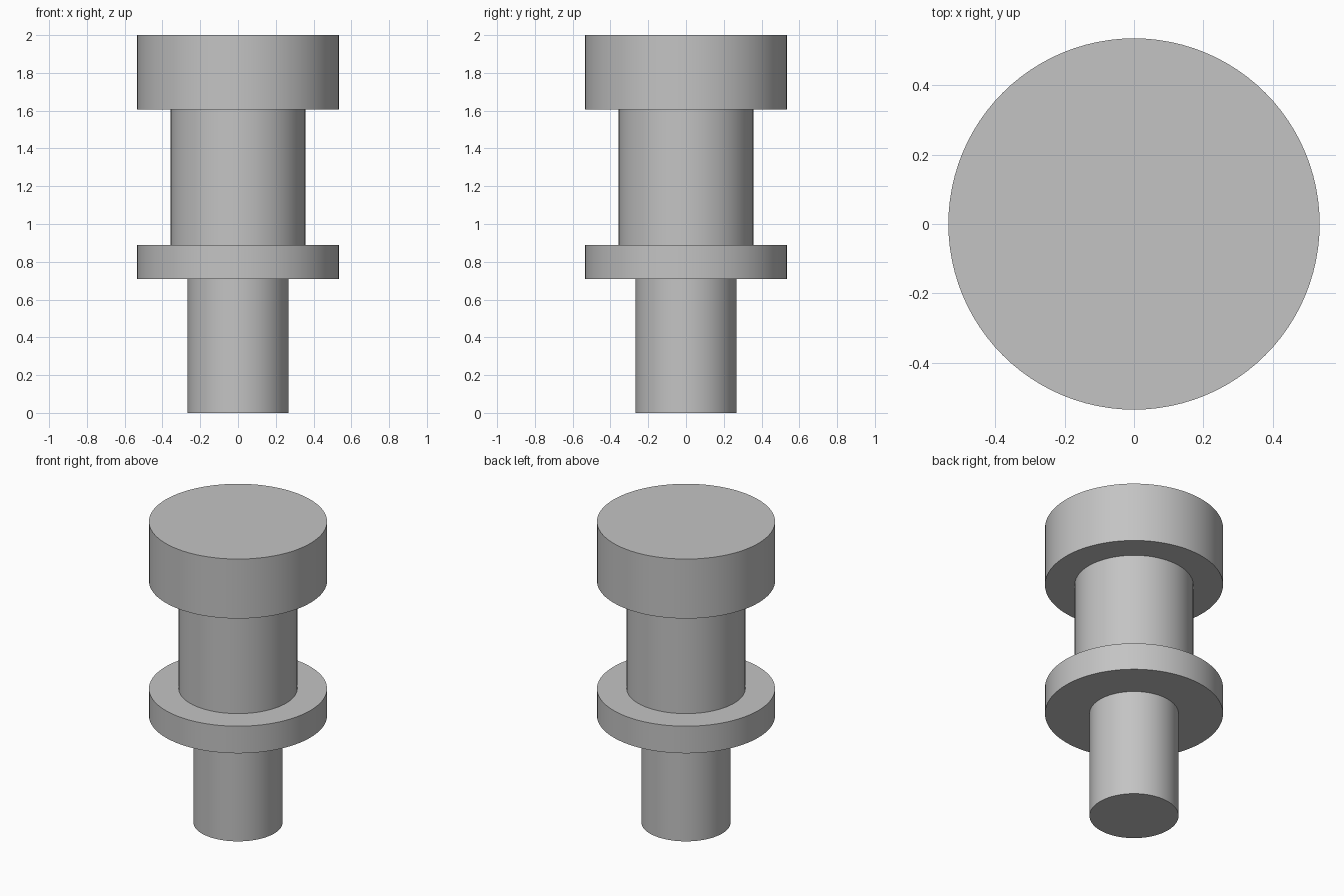
import bpy
import math

cube = bpy.data.objects.get("Cube")
if cube:
    bpy.data.objects.remove(cube, do_unlink=True)

# Single plain grey
grey = bpy.data.materials.new("light_grey")
grey.use_nodes = True
colour = (0.55, 0.55, 0.55, 1)
grey.diffuse_color = colour
grey.node_tree.nodes["Principled BSDF"].inputs["Base Color"].default_value = colour

# Stepped profile of the turned pin, from bottom centre to top centre
STEM, BODY, RIM = 0.268, 0.357, 0.536
RIM_LOW, RIM_HIGH, HEAD_LOW, TOP = 0.71, 0.89, 1.605, 2.0
profile = [
    (STEM, 0), (STEM, RIM_LOW),
    (RIM, RIM_LOW), (RIM, RIM_HIGH),
    (BODY, RIM_HIGH), (BODY, HEAD_LOW),
    (RIM, HEAD_LOW), (RIM, TOP),
]

# Revolve the profile and close both ends with flat caps
SIDES = 96
verts = [(r * math.cos(a), r * math.sin(a), z)
         for r, z in profile
         for a in (math.tau * i / SIDES for i in range(SIDES))]
faces = [(k * SIDES + i, k * SIDES + (i + 1) % SIDES,
          (k + 1) * SIDES + (i + 1) % SIDES, (k + 1) * SIDES + i)
         for k in range(len(profile) - 1) for i in range(SIDES)]
faces.append(tuple(reversed(range(SIDES))))
faces.append(tuple(range(len(verts) - SIDES, len(verts))))

mesh = bpy.data.meshes.new("flanged_pin")
mesh.from_pydata(verts, [], faces)
mesh.materials.append(grey)
pin = bpy.data.objects.new("flanged_pin", mesh)
bpy.context.collection.objects.link(pin)

# Smooth round walls, sharp steps
bpy.ops.object.select_all(action="DESELECT")
pin.select_set(True)
bpy.context.view_layer.objects.active = pin
bpy.ops.object.shade_smooth_by_angle(angle=math.radians(30))
